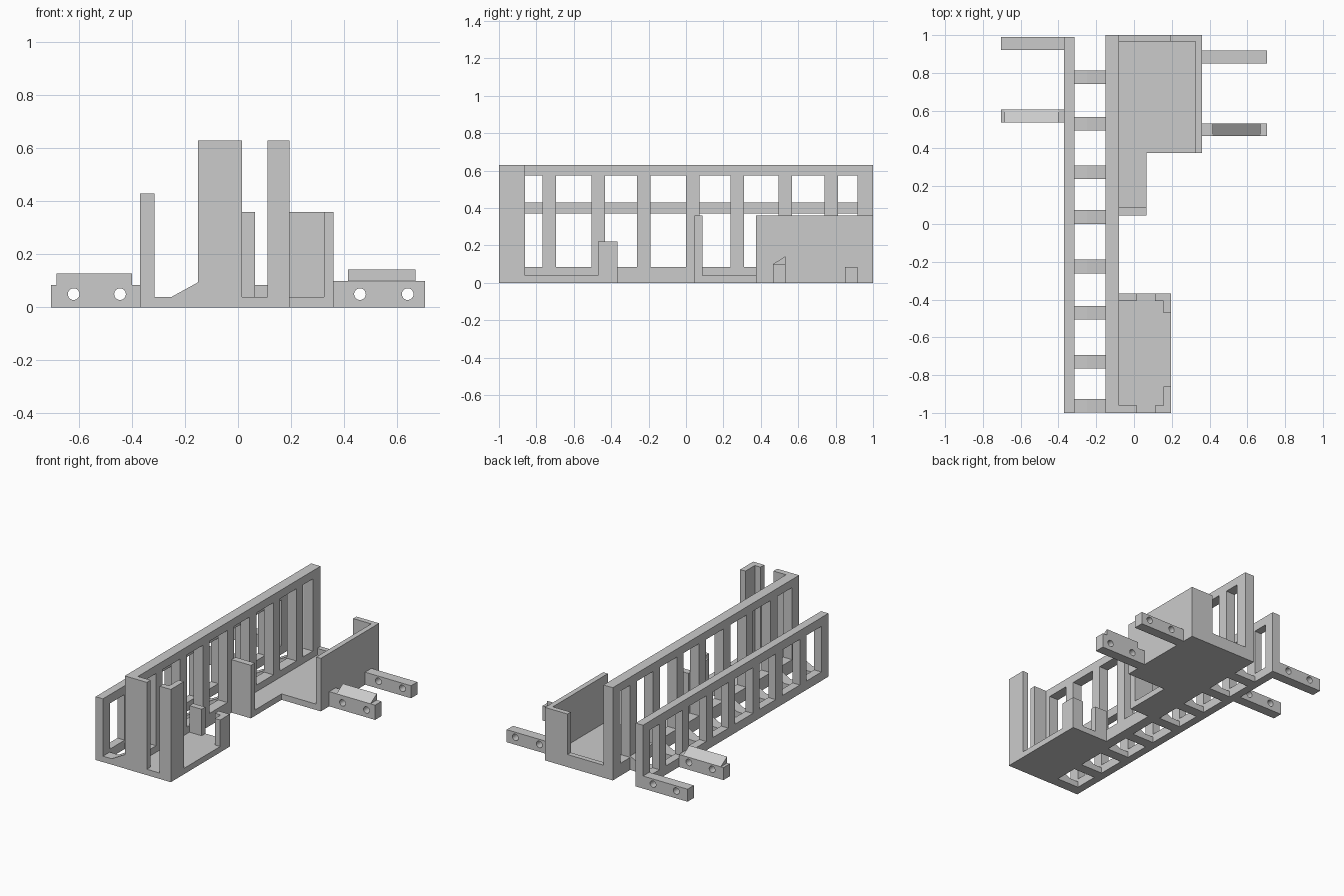
import bpy
import bmesh
from math import pi
from mathutils import Matrix, Vector

cube = bpy.data.objects.get("Cube")
if cube:
    bpy.data.objects.remove(cube, do_unlink=True)

grey = bpy.data.materials.new("plain grey")
grey.use_nodes = True
grey.diffuse_color = (0.6, 0.6, 0.6, 1)
grey.node_tree.nodes["Principled BSDF"].inputs["Base Color"].default_value = grey.diffuse_color


def finish(name, bm):
    bmesh.ops.recalc_face_normals(bm, faces=bm.faces)
    mesh = bpy.data.meshes.new(name)
    bm.to_mesh(mesh)
    bm.free()
    mesh.materials.append(grey)
    obj = bpy.data.objects.new(name, mesh)
    bpy.context.collection.objects.link(obj)
    return obj


def prism(name, axis, profile, lo, hi):
    """Extrude a profile along an axis; profile holds the other two coordinates in xyz order."""
    bm = bmesh.new()
    verts = []
    for point in profile:
        co = list(point)
        co.insert(axis, lo)
        verts.append(bm.verts.new(co))
    face = bm.faces.new(verts)
    out = bmesh.ops.extrude_face_region(bm, geom=[face])
    move = Vector((0, 0, 0))
    move[axis] = hi - lo
    bmesh.ops.translate(bm, vec=move, verts=[v for v in out["geom"] if isinstance(v, bmesh.types.BMVert)])
    return finish(name, bm)


def box(name, x0, x1, y0, y1, z0, z1):
    return prism(name, 2, [(x0, y0), (x1, y0), (x1, y1), (x0, y1)], z0, z1)


def cut(target, cutters):
    """Subtract each cutter from the target and discard it."""
    bpy.context.view_layer.objects.active = target
    for cutter in cutters:
        cutter.hide_render = True
        mod = target.modifiers.new("cut", "BOOLEAN")
        mod.operation = "DIFFERENCE"
        mod.solver = "EXACT"
        mod.object = cutter
        bpy.ops.object.modifier_apply(modifier=mod.name)
        bpy.data.objects.remove(cutter, do_unlink=True)


# Two long walls with a row of windows between evenly spaced posts
POSTS = [-0.73, -0.47, -0.225, 0.037, 0.275, 0.53, 0.777]
HALF = 0.036


def window_wall(name, x0, x1, back, height, sill, head):
    wall = box(name, x0, x1, -1, back, 0, height)
    starts = [-0.925] + [p + HALF for p in POSTS]
    ends = [p - HALF for p in POSTS] + [0.917]
    cut(wall, [box("window_cutter", x0 - 0.1, x1 + 0.1, a, b, sill, head)
               for a, b in zip(starts, ends)])


window_wall("tall_wall", -0.15, -0.08, 1, 0.63, 0.085, 0.575)
window_wall("low_wall", -0.37, -0.315, 0.99, 0.43, 0.06, 0.37)

# Floor rungs joining the walls, each with a ramp up to the tall wall
ramp = [(-0.315, 0), (-0.15, 0), (-0.15, 0.095), (-0.25, 0.04), (-0.315, 0.04)]
for y in [-0.963] + POSTS:
    prism("floor_rung", 1, ramp, y - HALF, y + HALF)

# Front bay: floor and corner posts
FLOOR = 0.04
box("front_floor", -0.08, 0.195, -1, -0.367, 0, FLOOR)
box("front_inner_post", -0.08, 0.015, -1, -0.96, FLOOR, 0.63)
box("front_rear_inner_post", -0.08, 0.012, -0.407, -0.367, FLOOR, 0.22)
for name, outer, inner, end, top in (("front_corner_post", -1, -0.96, -0.86, 0.63),
                                     ("front_rear_corner_post", -0.367, -0.407, -0.47, 0.22)):
    prism(name, 2, [(0.112, outer), (0.195, outer), (0.195, end), (0.155, end),
                    (0.155, inner), (0.112, inner)], FLOOR, top)

# Rear bay: stepped floor, end stop, side wall and back wall
prism("rear_floor", 2, [(-0.08, 0.045), (0.065, 0.045), (0.065, 0.375), (0.36, 0.375),
                        (0.36, 1), (-0.08, 1)], 0, FLOOR)
box("rear_end_stop", -0.08, 0.065, 0.045, 0.088, FLOOR, 0.36)
box("rear_side_wall", 0.325, 0.36, 0.375, 1, FLOOR, 0.36)
prism("rear_back_wall", 1, [(-0.08, FLOOR), (0.325, FLOOR), (0.325, 0.36), (0.19, 0.36),
                            (0.19, 0.085), (-0.08, 0.085)], 0.965, 1)


# Mounting arms with two round holes each
def arm(name, x0, x1, y0, y1, height, holes):
    obj = box(name, x0, x1, y0, y1, 0, height)
    cutters = []
    for x in holes:
        bm = bmesh.new()
        place = Matrix.Translation((x, (y0 + y1) / 2, 0.05)) @ Matrix.Rotation(pi / 2, 4, "X")
        bmesh.ops.create_cone(bm, cap_ends=True, segments=24, radius1=0.022, radius2=0.022,
                              depth=0.3, matrix=place)
        cutters.append(finish("hole_cutter", bm))
    cut(obj, cutters)


RIGHT = (-0.62, -0.445)
LEFT = (0.46, 0.64)
arm("right_rear_arm", -0.705, -0.37, 0.922, 0.99, 0.085, RIGHT)
arm("right_front_arm", -0.705, -0.37, 0.537, 0.605, 0.085, RIGHT)
arm("left_rear_arm", 0.36, 0.705, 0.85, 0.918, 0.085, LEFT)
arm("left_front_arm", 0.36, 0.705, 0.465, 0.533, 0.10, LEFT)

# Sloped ridges on the front arms
prism("right_ridge", 0, [(0.537, 0.085), (0.605, 0.085), (0.537, 0.128)], -0.685, -0.4)
prism("left_ridge", 0, [(0.465, 0.10), (0.533, 0.10), (0.533, 0.143)], 0.415, 0.67)
